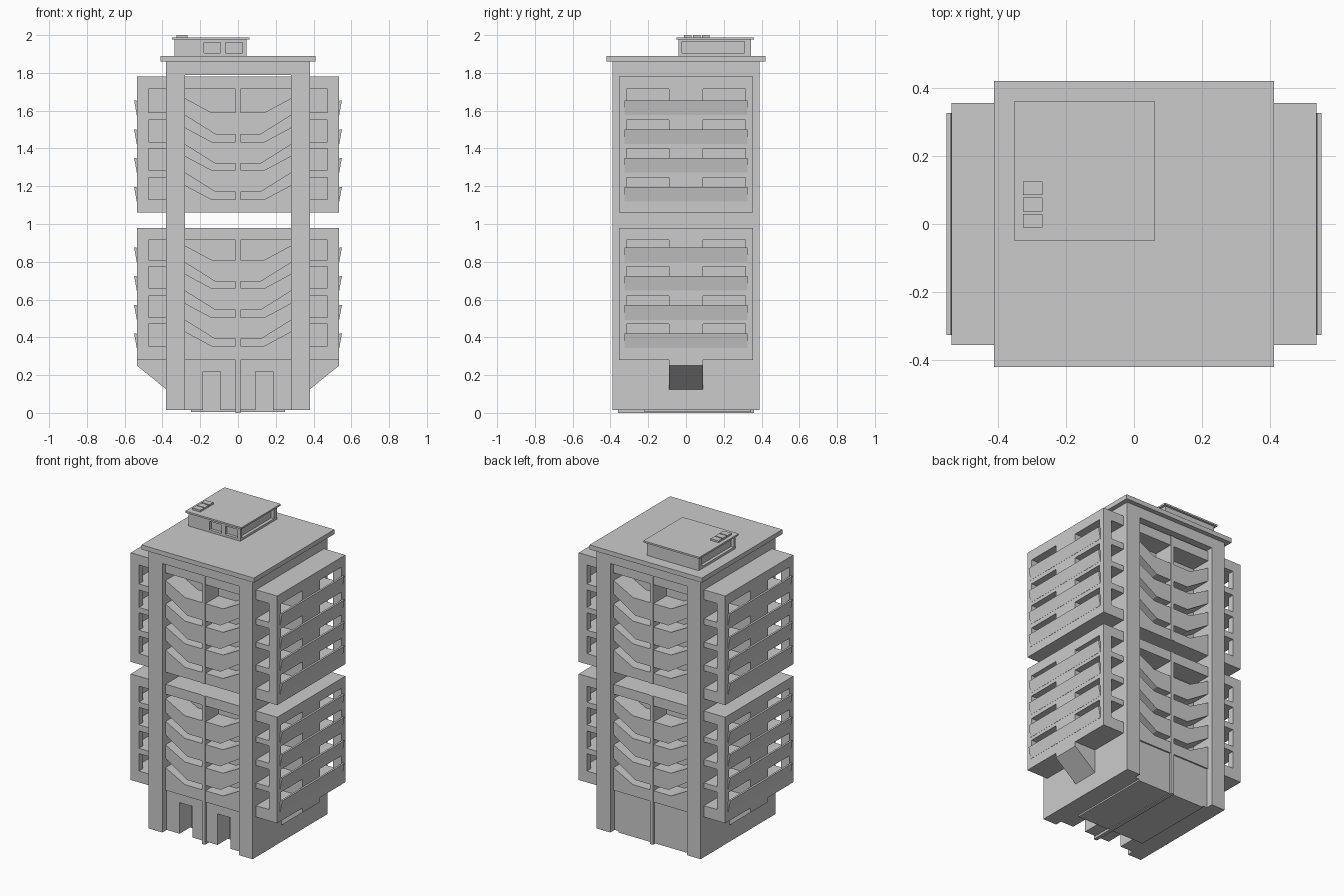
import bpy, bmesh

def finish(name, bm):
    bmesh.ops.recalc_face_normals(bm, faces=bm.faces)
    me = bpy.data.meshes.new(name)
    bm.to_mesh(me)
    bm.free()
    ob = bpy.data.objects.new(name, me)
    bpy.context.collection.objects.link(ob)
    return ob

def add_box(bm, x0, x1, y0, y1, z0, z1):
    v = [bm.verts.new((x, y, z)) for z in (z0, z1)
         for x, y in ((x0, y0), (x1, y0), (x1, y1), (x0, y1))]
    for f in ((0, 1, 2, 3), (4, 5, 6, 7), (0, 1, 5, 4),
              (1, 2, 6, 5), (2, 3, 7, 6), (3, 0, 4, 7)):
        bm.faces.new([v[i] for i in f])

def boxes(name, items):
    bm = bmesh.new()
    for b in items:
        add_box(bm, *b)
    return finish(name, bm)

def prism(name, profile, y0, y1):
    """Extrude an xz profile along y."""
    bm = bmesh.new()
    f = bm.faces.new([bm.verts.new((x, y0, z)) for x, z in profile])
    r = bmesh.ops.extrude_face_region(bm, geom=[f])
    for v in r["geom"]:
        if isinstance(v, bmesh.types.BMVert):
            v.co.y = y1
    return finish(name, bm)

def mirror(ob, x=True, y=False):
    m = ob.modifiers.new("mirror", 'MIRROR')
    m.use_axis = (x, y, False)
    m.use_mirror_merge = False
    return ob

# tall side walls, top beam and roof slab
mirror(boxes("tall_wall", [(0.28, 0.38, -0.39, 0.39, 0.015, 1.86)]))
boxes("top_beam", [(-0.28, 0.28, -0.39, 0.39, 1.79, 1.86)])
boxes("roof_slab", [(-0.41, 0.41, -0.42, 0.42, 1.86, 1.89)])

# two blocks of four floors: bottom, first to fourth floor level, top
BLOCKS = (("lower", 0.28, (0.355, 0.505, 0.66, 0.81), 0.98),
          ("upper", 1.06, (1.13, 1.285, 1.435, 1.59), 1.78))
for tag, zb, floors, zt in BLOCKS:
    head = zt - 0.065
    # slabs and window piers of the side wings
    levels = [zb] + [z + 0.115 for z in floors[:-1]] + [head]
    items = [(0.37, 0.535, -0.355, 0.355, a, b)
             for a, b in zip(levels, list(floors) + [zt])]
    for z, top in zip(floors, levels[1:]):
        items.append((0.37, 0.535, -0.09, 0.09, z, top))
        items += [(0.475, 0.535, a, a + 0.04, z, top) for a in (-0.355, 0.315)]
    mirror(boxes(tag + "_wing", items))
    # core behind the stepped front panels, with flat top and bottom
    boxes(tag + "_core", [(-0.28, 0.28, -0.355, 0.355, head, zt),
                          (-0.28, 0.28, -0.22, 0.22, zb, head),
                          (-0.012, 0.012, -0.36, 0.36, zb, zt)])
    for i, z in enumerate(floors):
        # bent balcony panels, front and back
        under = [(0.28, z - 0.015), (0.12, z - 0.115), (0, z - 0.115)]
        if i == 0:
            under = [(0.28, zb), (0, zb)]
        mirror(prism(tag + "_balcony_panel",
                     [(0, z), (0.14, z), (0.28, z + 0.075)] + under,
                     -0.355, -0.2), y=True)
        # tilted railings on the wings
        mirror(prism(tag + "_railing",
                     [(0.525, z - 0.012), (0.536, z - 0.012),
                      (0.55, z + 0.065), (0.537, z + 0.065)], -0.325, 0.325))

# sloped brackets under the wings
mirror(prism("wing_bracket", [(0.37, 0.12), (0.38, 0.125), (0.535, 0.25),
                              (0.535, 0.281), (0.37, 0.281)], -0.09, 0.09))

# ground floor with two doorways, centre fin and footing
boxes("ground_floor", [(-0.28, 0.28, -0.22, 0.345, 0.015, 0.28),
                       (-0.28, -0.185, -0.345, -0.22, 0.015, 0.28),
                       (-0.092, 0.092, -0.345, -0.22, 0.015, 0.28),
                       (0.185, 0.28, -0.345, -0.22, 0.015, 0.28),
                       (-0.28, 0.28, -0.345, -0.22, 0.22, 0.28)])
boxes("centre_fin", [(-0.012, 0.012, -0.36, 0.36, 0, 0.28)])
boxes("footing", [(-0.25, 0.25, -0.22, 0.345, 0.005, 0.02)])

# rooftop room: core plus frame strips that leave recessed windows
front_strips = [(-0.335, -0.18, -0.04, -0.02, 1.89, 1.98),
                (-0.092, -0.065, -0.04, -0.02, 1.89, 1.98),
                (0.025, 0.045, -0.04, -0.02, 1.89, 1.98),
                (-0.335, 0.045, -0.04, -0.02, 1.89, 1.905),
                (-0.335, 0.045, -0.04, -0.02, 1.962, 1.98)]
side_strips = []
for a, b in ((-0.335, -0.315), (0.025, 0.045)):
    side_strips += [(a, b, 0.31, 0.345, 1.89, 1.98),
                    (a, b, -0.02, 0.345, 1.89, 1.905),
                    (a, b, -0.02, 0.345, 1.965, 1.98)]
boxes("rooftop_room", [(-0.315, 0.025, -0.02, 0.345, 1.89, 1.98)]
      + front_strips + side_strips)
boxes("rooftop_room_roof", [(-0.35, 0.06, -0.05, 0.36, 1.977, 1.988)])
boxes("roof_vents", [(-0.325, -0.268, y, y + 0.04, 1.988, 2.0)
                     for y in (-0.01, 0.037, 0.085)])
